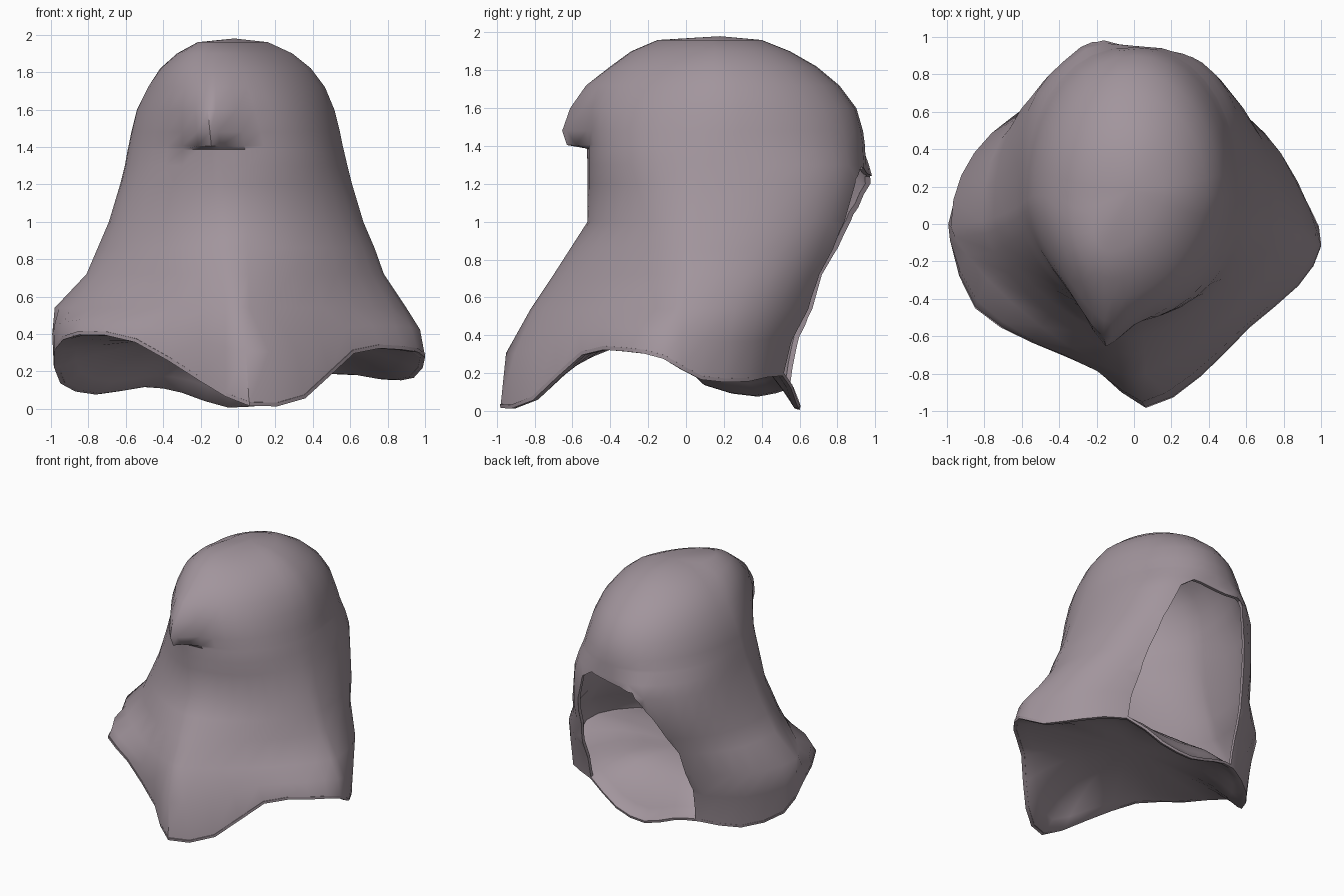
import bpy, bmesh, math
from mathutils import Vector

cube = bpy.data.objects.get("Cube")
if cube:
    bpy.data.objects.remove(cube, do_unlink=True)

cloth = bpy.data.materials.new("dusty mauve cloth")
cloth.use_nodes = True
colour = (0.36, 0.30, 0.335, 1)
cloth.diffuse_color = colour
shader = next(n for n in cloth.node_tree.nodes if n.type == 'BSDF_PRINCIPLED')
shader.inputs["Base Color"].default_value = colour
shader.inputs["Roughness"].default_value = 0.8

COLUMNS = 36


def make_object(name, rings, tip):
    """Skin a stack of closed rings and finish it with a fan to the tip."""
    bm = bmesh.new()
    loops = [[bm.verts.new(p) for p in ring] for ring in rings]
    for low, high in zip(loops, loops[1:]):
        for i in range(COLUMNS):
            j = (i + 1) % COLUMNS
            bm.faces.new((low[i], low[j], high[j], high[i]))
    top = bm.verts.new(tip)
    for i in range(COLUMNS):
        bm.faces.new((loops[-1][i], loops[-1][(i + 1) % COLUMNS], top))
    mesh = bpy.data.meshes.new(name)
    bm.to_mesh(mesh)
    bm.free()
    mesh.materials.append(cloth)
    obj = bpy.data.objects.new(name, mesh)
    bpy.context.collection.objects.link(obj)
    return obj


def activate(obj):
    bpy.ops.object.select_all(action='DESELECT')
    obj.select_set(True)
    bpy.context.view_layer.objects.active = obj


# Wavy hem, counter-clockwise from the front point
hem_points = [Vector(p) for p in (
    (.06, -.98, .02), (.36, -.81, .06), (.62, -.55, .3), (.88, -.33, .32),
    (1, -.12, .28), (.94, .08, .17), (.78, .33, .16), (.5, .51, .19),
    (.22, .58, .05), (-.05, .6, .01), (-.3, .57, .09), (-.5, .54, .12),
    (-.76, .38, .08), (-.95, .1, .14), (-.98, -.1, .32), (-.85, -.45, .4),
    (-.55, -.63, .36), (-.2, -.78, .15))]


def hem_at(i):
    """Catmull-Rom point on the hem for a column."""
    n = len(hem_points)
    t = i * n / COLUMNS
    k = int(t)
    t -= k
    a, b, c, d = (hem_points[(k + o) % n] for o in (-1, 0, 1, 2))
    return b + (c - a) * t / 2 + (a * 2 - b * 5 + c * 4 - d) * t * t / 2 \
        + (b * 3 - a - c * 3 + d) * t ** 3 / 2


hem = [hem_at(i) for i in range(COLUMNS)]

# Sections: height, right, left, front, back, nose push,
# then roundness of front left, front right and back
sections = (
    (.54, .98, .9, -.82, .75, 0, 1.3, 1.3, 2.1),
    (.72, .81, .78, -.7, .81, 0, 1.45, 1.45, 2.3),
    (.86, .75, .73, -.61, .88, 0, 1.6, 1.5, 2.4),
    (1.0, .69, .67, -.52, .93, 0, 1.8, 1.55, 2.5),
    (1.2, .63, .61, -.52, .95, 0, 2.1, 1.5, 2.7),
    (1.3, .605, .585, -.52, .95, 0, 2.3, 1.45, 2.5),
    (1.385, .59, .565, -.52, .945, .01, 2.4, 1.4, 2.25),
    (1.405, .585, .56, -.52, .945, .13, 2.4, 1.4, 2.2),
    (1.48, .57, .545, -.53, .935, .14, 2.4, 1.4, 2.1),
    (1.6, .54, .515, -.53, .9, .09, 2.3, 1.4, 2),
    (1.72, .48, .465, -.49, .81, .04, 2.1, 1.45, 2),
    (1.82, .41, .39, -.4, .69, 0, 2.1, 1.6, 2),
    (1.9, .31, .29, -.29, .55, 0, 2, 1.8, 2),
    (1.96, .18, .16, -.15, .4, 0, 2, 2, 2))


def section_ring(z, right, left, front, back, nose, front_left, front_right, rear):
    ring = []
    middle = -.1 + .25 * min(1, z / 1.6)
    lean = -.12 * min(1, max(0, z - .6))
    nose_width = .07 + max(0, z - 1.4) * .3
    for i in range(COLUMNS):
        a = math.tau * i / COLUMNS
        ahead, leftward = math.cos(a) > 0, math.sin(a) > 0
        n = (front_left if leftward else front_right) if ahead else rear
        u = abs(math.sin(a)) ** (2 / n)
        v = abs(math.cos(a)) ** (2 / n)
        x = u * (left if leftward else -right)
        y = middle + v * ((front if ahead else back) - middle)
        if ahead:
            x += lean * v
            y -= nose * math.exp(-((x + .16) / nose_width) ** 2)
        else:
            # small pulled-out tip above the back opening
            y += .06 * math.exp(-((x + .2) / .12) ** 2 - ((z - 1.22) / .1) ** 2)
        ring.append(Vector((x, y, z)))
    return ring


body_rings = [section_ring(*s) for s in sections]

# Skirt ring bulges outward between the hem and the body
skirt = []
for p, q in zip(hem, body_rings[0]):
    r = p.lerp(q, .3)
    skirt.append(Vector((r.x * 1.01, r.y * 1.02, p.z + (q.z - p.z) * .55)))
hood = make_object("draped_hood", [hem, skirt] + body_rings, (-.02, .18, 1.98))

# Thin cloth, then cut the back opening right down through the hem
activate(hood)
solid = hood.modifiers.new("cloth thickness", 'SOLIDIFY')
solid.thickness = .025
solid.offset = -1
bpy.ops.object.modifier_apply(modifier=solid.name)

outline = ((-.2, 1.24), (0, 1.26), (.2, 1.29), (.3, 1.22), (.4, .95),
           (.47, .6), (.49, .35), (.49, -.1), (-.46, -.1), (-.48, .4),
           (-.44, .72), (-.33, 1.0))
bm = bmesh.new()
face = bm.faces.new([bm.verts.new((x, .3, z)) for x, z in outline])
out = bmesh.ops.extrude_face_region(bm, geom=[face])
bmesh.ops.translate(bm, vec=(0, 1, 0),
                    verts=[g for g in out["geom"] if isinstance(g, bmesh.types.BMVert)])
bmesh.ops.recalc_face_normals(bm, faces=bm.faces)
mesh = bpy.data.meshes.new("opening_cutter")
bm.to_mesh(mesh)
bm.free()
cutter = bpy.data.objects.new("opening_cutter", mesh)
cutter.hide_render = True
bpy.context.collection.objects.link(cutter)

cut = hood.modifiers.new("back opening", 'BOOLEAN')
cut.operation = 'DIFFERENCE'
cut.solver = 'EXACT'
cut.object = cutter
bpy.ops.object.modifier_apply(modifier=cut.name)
bpy.data.objects.remove(cutter, do_unlink=True)

# Inner floor rising from the hem: spread, and how far it keeps the hem height
centre = Vector((0, -.05, .36))
floor_rings = []
for spread, keep in ((1, 1), (.96, .98), (.88, .75), (.78, .5),
                     (.6, .2), (.4, .05), (.2, 0)):
    ring = []
    for p in hem:
        q = centre.lerp(p, spread)
        q.z = centre.z + (p.z - centre.z) * keep - .004
        ring.append(q)
    floor_rings.append(ring)
floor = make_object("inner_floor", floor_rings, centre)

activate(floor)
solid = floor.modifiers.new("cloth thickness", 'SOLIDIFY')
solid.thickness = .02
solid.offset = 1
bpy.ops.object.modifier_apply(modifier=solid.name)

for obj in (hood, floor):
    activate(obj)
    bpy.ops.object.shade_smooth_by_angle(angle=math.radians(50))
